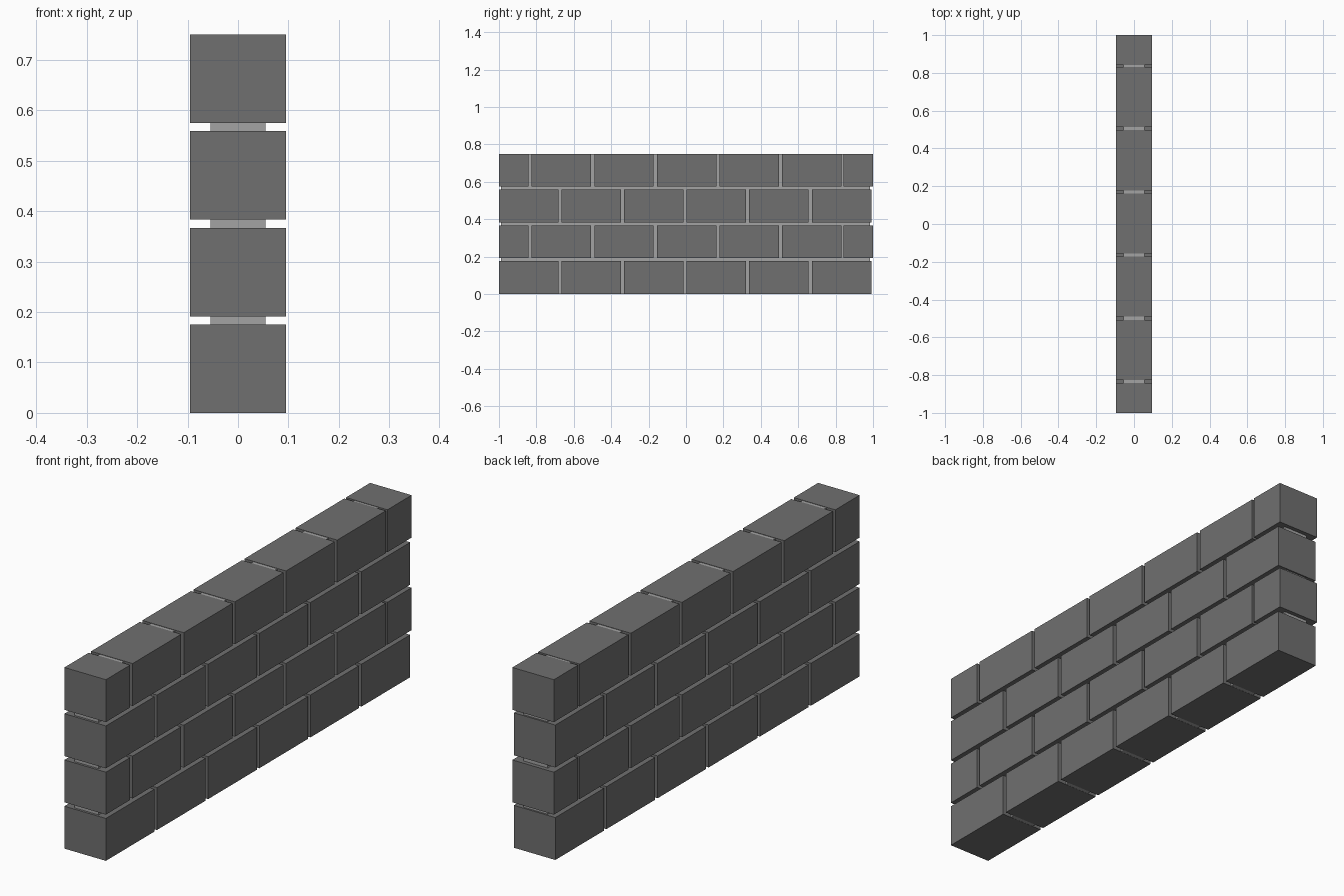
import bpy

if "Cube" in bpy.data.objects:
    bpy.data.objects.remove(bpy.data.objects["Cube"])


def material(name, v):
    m = bpy.data.materials.new(name)
    m.diffuse_color = (v, v, v, 1)
    m.use_nodes = True
    m.node_tree.nodes["Principled BSDF"].inputs["Base Color"].default_value = m.diffuse_color
    return m


brick_mat = material("dark grey block", 0.16)
mortar_mat = material("light grey mortar", 0.37)


def box(name, x, y0, y1, z0, z1, mat):
    verts = [(sx * x, y, z) for z in (z0, z1)
             for sx, y in ((-1, y0), (1, y0), (1, y1), (-1, y1))]
    faces = [(3, 2, 1, 0), (4, 5, 6, 7), (0, 1, 5, 4),
             (1, 2, 6, 5), (2, 3, 7, 6), (3, 0, 4, 7)]
    me = bpy.data.meshes.new(name)
    me.from_pydata(verts, [], faces)
    me.materials.append(mat)
    ob = bpy.data.objects.new(name, me)
    bpy.context.collection.objects.link(ob)


LENGTH, PITCH, HEIGHT, STEP = 0.318, 0.3345, 0.1755, 0.1915

# courses of blocks, every second one offset by half a block
for row in range(4):
    z = row * STEP
    if row % 2 == 0:
        spans = [(-1 + i * PITCH, -1 + i * PITCH + LENGTH) for i in range(6)]
    else:
        spans = [(-1, -0.841)]
        spans += [(-0.825 + i * PITCH, -0.825 + i * PITCH + LENGTH) for i in range(5)]
        spans += [(0.842, 1)]
    for i, (a, b) in enumerate(spans):
        box(f"block_row{row + 1}_{i + 1}", 0.095, a, b, z, z + HEIGHT, brick_mat)

# recessed mortar core filling the joints
box("mortar_core", 0.055, -0.99, 0.983, 0.0005, 0.7485, mortar_mat)
